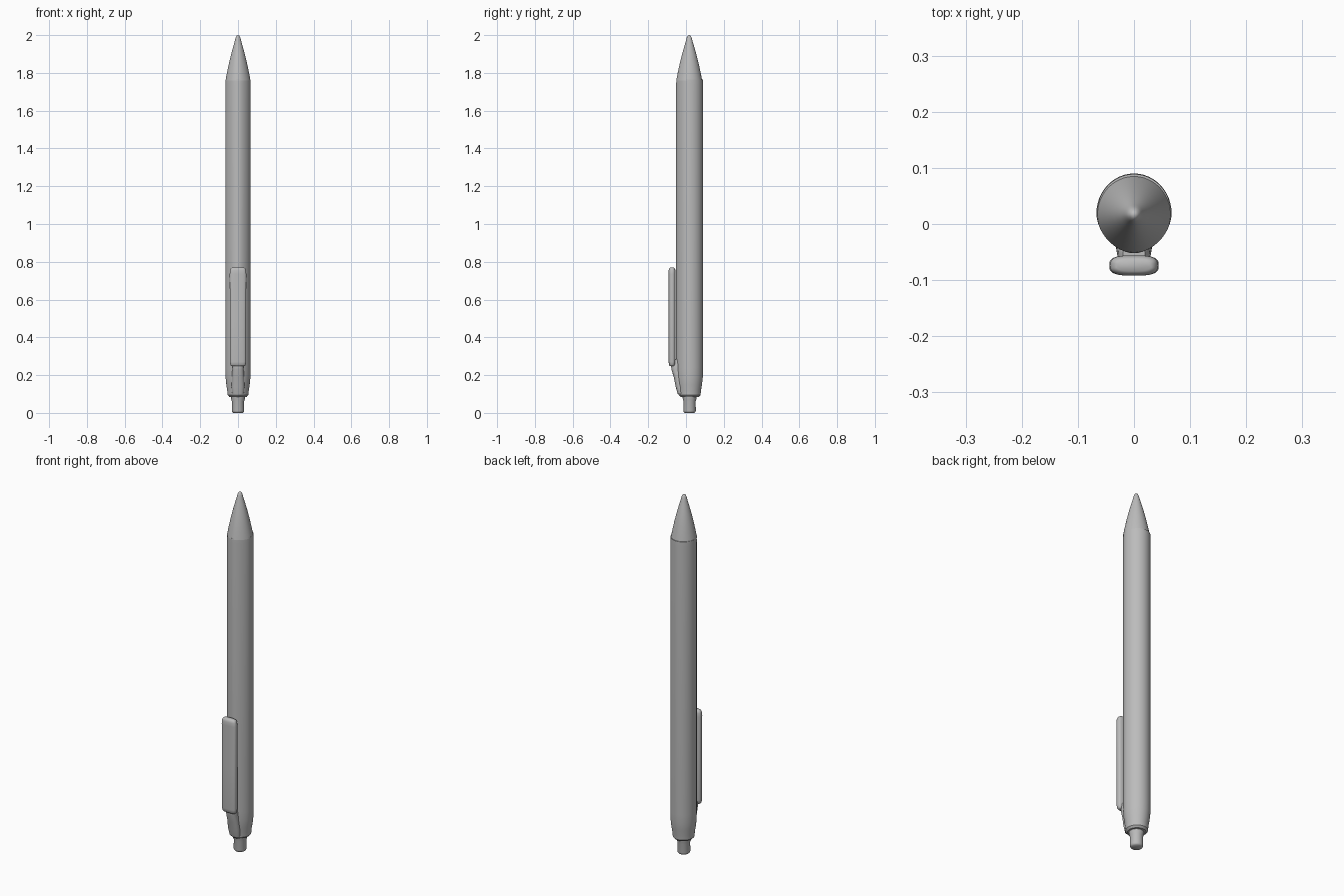
import bpy, bmesh, math

cube = bpy.data.objects.get("Cube")
if cube:
    bpy.data.objects.remove(cube, do_unlink=True)

grey = bpy.data.materials.new("plain grey")
grey.use_nodes = True
colour = (0.5, 0.5, 0.5, 1)
grey.diffuse_color = colour
bsdf = next(n for n in grey.node_tree.nodes if n.type == "BSDF_PRINCIPLED")
bsdf.inputs["Base Color"].default_value = colour
bsdf.inputs["Roughness"].default_value = 0.7


def loft(name, rings, angle=35):
    """Skin a stack of closed rings, capping both ends."""
    bm = bmesh.new()
    loops = [[bm.verts.new(p) for p in ring] for ring in rings]
    n = len(loops[0])
    for a, b in zip(loops, loops[1:]):
        for i in range(n):
            j = (i + 1) % n
            bm.faces.new((a[i], a[j], b[j], b[i]))
    bm.faces.new(loops[0][::-1])
    bm.faces.new(loops[-1])
    bmesh.ops.recalc_face_normals(bm, faces=bm.faces)
    mesh = bpy.data.meshes.new(name)
    bm.to_mesh(mesh)
    bm.free()
    mesh.materials.append(grey)
    obj = bpy.data.objects.new(name, mesh)
    bpy.context.collection.objects.link(obj)
    bpy.ops.object.select_all(action="DESELECT")
    obj.select_set(True)
    bpy.context.view_layer.objects.active = obj
    bpy.ops.object.shade_smooth_by_angle(angle=math.radians(angle))
    return obj


def section(z, rx, ry, y, pinch=0.0, power=1.0, sides=48):
    """Oval ring; pinch narrows its front, power below one squares it."""
    ring = []
    for i in range(sides):
        a = math.tau * i / sides
        c, s = math.cos(a), math.sin(a)
        width = 1 - pinch * max(0, -s) ** 2
        ring.append((rx * width * math.copysign(abs(c) ** power, c),
                     y + ry * math.copysign(abs(s) ** power, s), z))
    return ring


AXIS = 0.019

# Barrel with a slightly ridged front
barrel = [(0.085, 0.046), (0.095, 0.055), (0.12, 0.057), (0.15, 0.062),
          (0.19, 0.066), (0.24, 0.067), (1.74, 0.067), (1.765, 0.066)]
loft("barrel", [section(z, r, r * 1.06, AXIS, 0.18) for z, r in barrel])

# Tapered nose with a rounded tip
nose = [(1.76, 0.066), (1.8, 0.0585), (1.85, 0.048), (1.9, 0.036),
        (1.94, 0.025), (1.97, 0.0165), (1.985, 0.013), (1.996, 0.008), (2.0, 0.003)]
loft("nose_cone", [section(z, r, r * 1.04, AXIS - 0.002, 0.12) for z, r in nose], 60)

# Push button at the lower end
button = [(0, 0.026), (0.005, 0.031), (0.012, 0.033), (0.06, 0.032),
          (0.072, 0.036), (0.1, 0.038)]
loft("push_button", [section(z, r, r, AXIS) for z, r in button], 60)

# Flat clip with rounded ends
clip = [(0.247, 0.035, 0.011), (0.253, 0.04, 0.016), (0.27, 0.043, 0.018),
        (0.5, 0.043, 0.018), (0.735, 0.044, 0.018), (0.755, 0.042, 0.018),
        (0.765, 0.038, 0.015), (0.77, 0.031, 0.01)]
loft("clip", [section(z, w, d, -0.074, 0, 0.65) for z, w, d in clip], 60)

# Sloping bracket joining the clip to the barrel
bracket = [(0.1, 0.03, 0.02, -0.024), (0.14, 0.034, 0.025, -0.03),
           (0.19, 0.032, 0.027, -0.038), (0.23, 0.03, 0.027, -0.05),
           (0.27, 0.028, 0.025, -0.056), (0.285, 0.02, 0.018, -0.056)]
loft("clip_bracket", [section(z, w, d, y, 0, 0.8) for z, w, d, y in bracket], 60)
